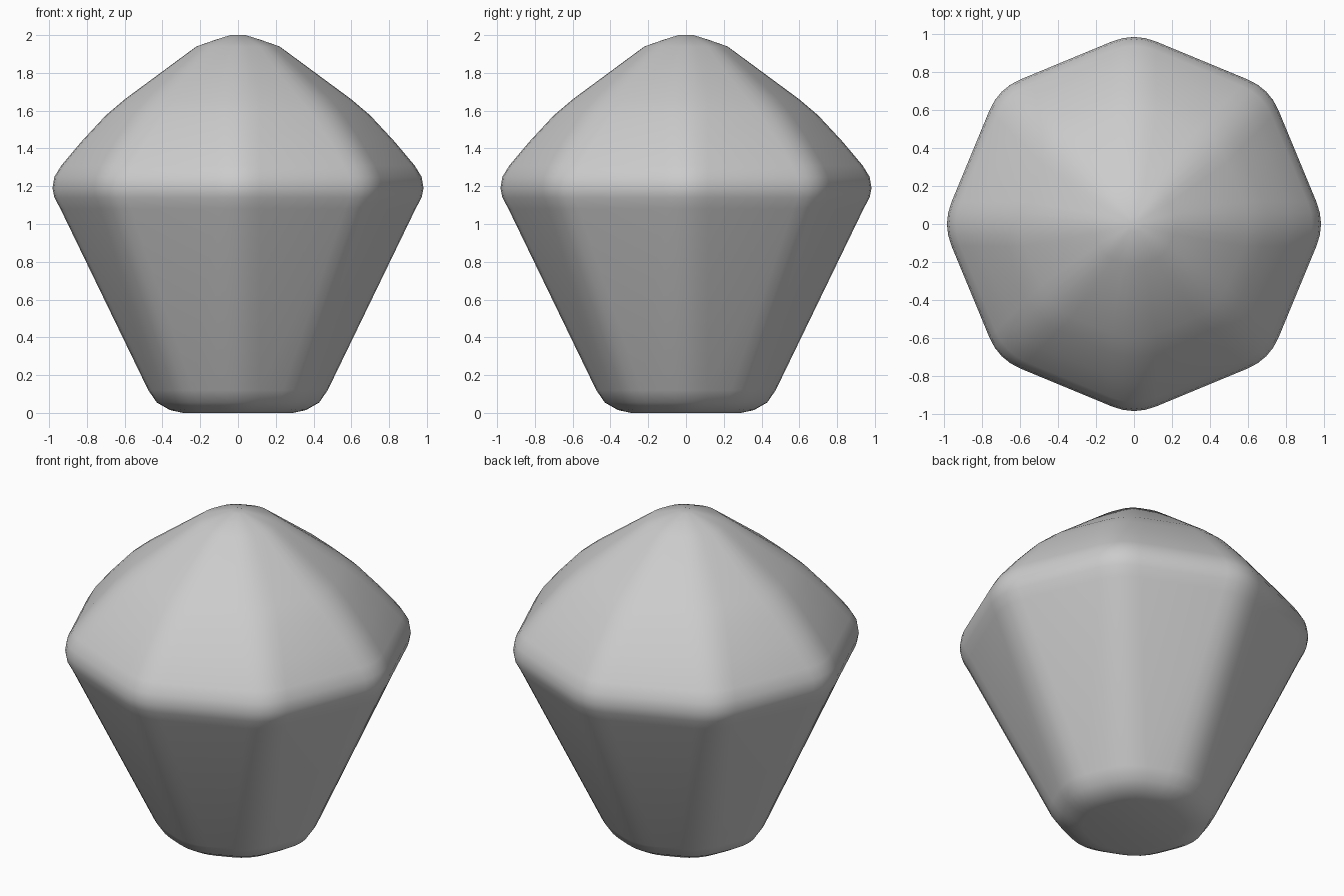
import bpy, bmesh, math
from mathutils import Vector

if "Cube" in bpy.data.objects:
    bpy.data.objects.remove(bpy.data.objects["Cube"])

SIDES, STEPS = 8, 4

# Ridge profile (radius, height) from base to tip
PROFILE = [(0.29, 0.0), (0.36, 0.015), (0.43, 0.055), (0.475, 0.12),
           (0.94, 1.08), (0.972, 1.14), (0.982, 1.19), (0.972, 1.25),
           (0.935, 1.31), (0.83, 1.435), (0.70, 1.575), (0.60, 1.66),
           (0.22, 1.94), (0.12, 1.975), (0.04, 2.0)]


def corner(k, radius):
    a = 2 * math.pi * k / SIDES
    return Vector((radius * math.cos(a), radius * math.sin(a), 0))


def rounded_octagon(ridge, z):
    # octagon with a corner on each axis, corners softened by a short curve
    d = min(0.125, 0.27 * ridge)
    radius = ridge + d * math.sin(math.pi / SIDES) / 2
    pts = []
    for k in range(SIDES):
        v = corner(k, radius)
        p = v + (corner(k - 1, radius) - v).normalized() * d
        q = v + (corner(k + 1, radius) - v).normalized() * d
        for i in range(STEPS + 1):
            t = i / STEPS
            c = p * (1 - t) ** 2 + v * 2 * t * (1 - t) + q * t * t
            pts.append((c.x, c.y, z))
    return pts


# Gem body: stacked sections, capped at both ends
bm = bmesh.new()
rings = [[bm.verts.new(p) for p in rounded_octagon(r, z)] for r, z in PROFILE]
n = len(rings[0])
for lo, hi in zip(rings, rings[1:]):
    for i in range(n):
        j = (i + 1) % n
        bm.faces.new((lo[i], lo[j], hi[j], hi[i]))
bm.faces.new(rings[0][::-1])
bm.faces.new(rings[-1])
bmesh.ops.recalc_face_normals(bm, faces=bm.faces)
for f in bm.faces:
    f.smooth = True

mesh = bpy.data.meshes.new("gem_body")
bm.to_mesh(mesh)
bm.free()
gem = bpy.data.objects.new("gem_body", mesh)
bpy.context.collection.objects.link(gem)

# Scale so the height is exactly the longest side
gem.scale = (1, 1, 1)
